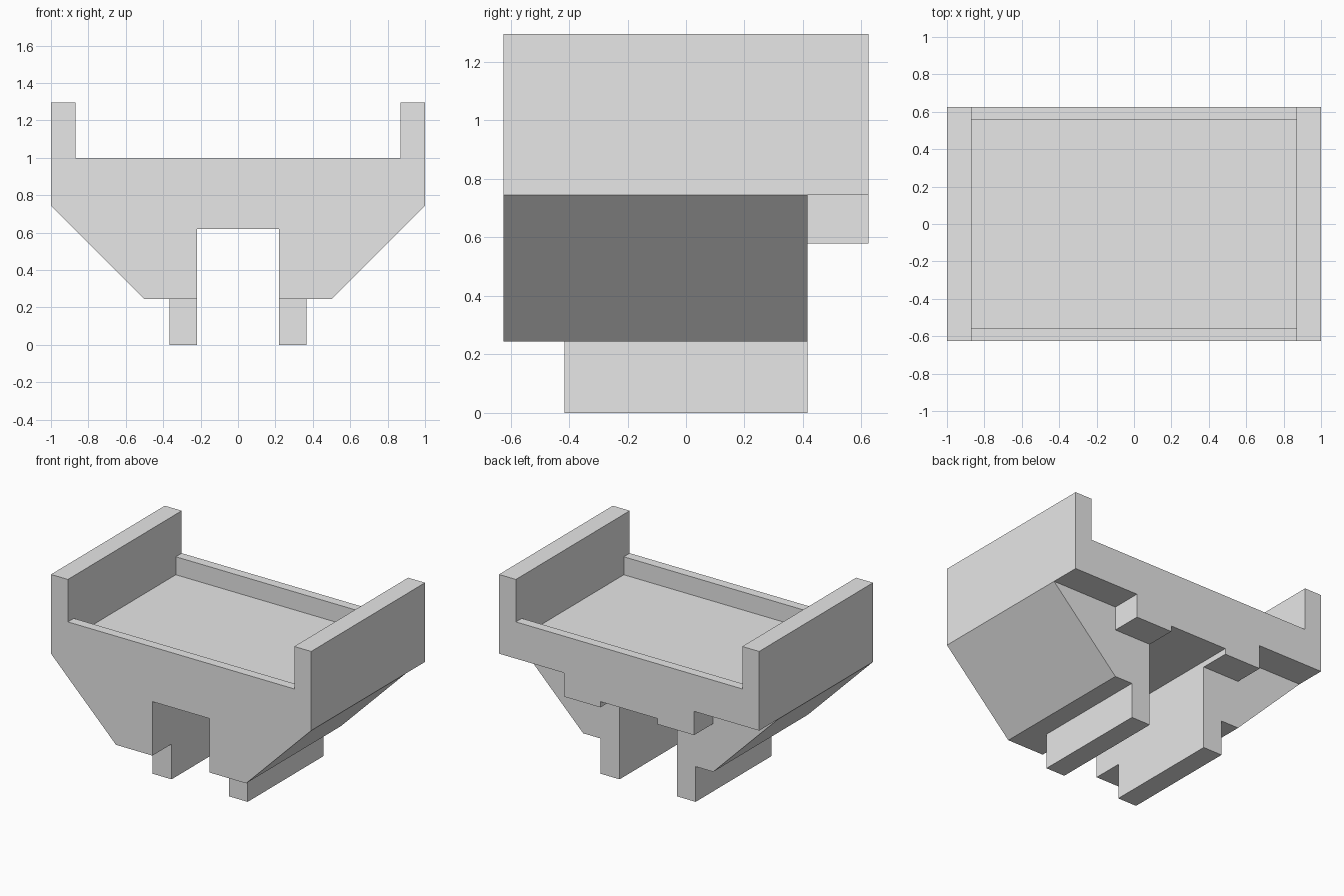
import bpy, bmesh

if "Cube" in bpy.data.objects:
    bpy.data.objects.remove(bpy.data.objects["Cube"])

grey = bpy.data.materials.new("light_grey")
grey.diffuse_color = (0.8, 0.8, 0.8, 1.0)
grey.use_nodes = True
grey.node_tree.nodes["Principled BSDF"].inputs["Base Color"].default_value = grey.diffuse_color


def extrude_profile(name, profile, y0, y1):
    """Solid made by sweeping an (x, z) outline from y0 to y1."""
    bm = bmesh.new()
    face = bm.faces.new([bm.verts.new((x, y0, z)) for x, z in profile])
    ext = bmesh.ops.extrude_face_region(bm, geom=[face])["geom"]
    moved = [g for g in ext if isinstance(g, bmesh.types.BMVert)]
    bmesh.ops.translate(bm, verts=moved, vec=(0, y1 - y0, 0))
    bmesh.ops.recalc_face_normals(bm, faces=bm.faces[:])
    mesh = bpy.data.meshes.new(name)
    bm.to_mesh(mesh)
    bm.free()
    mesh.materials.append(grey)
    obj = bpy.data.objects.new(name, mesh)
    bpy.context.collection.objects.link(obj)
    return obj


def mirrored(half):
    """Complete an outline given for x > 0 with its reflection."""
    return half + [(-x, z) for x, z in reversed(half)]


def cut(target, cutter):
    mod = target.modifiers.new("cut", 'BOOLEAN')
    mod.operation = 'DIFFERENCE'
    mod.solver = 'EXACT'
    mod.object = cutter
    bpy.context.view_layer.objects.active = target
    bpy.ops.object.modifier_apply(modifier=mod.name)
    bpy.data.objects.remove(cutter)


# Main body: raised sides, sloped underside and central slot
body = extrude_profile("body", mirrored([
    (0.22, 0.62), (0.22, 0.245), (0.5, 0.245), (1.0, 0.745),
    (1.0, 1.295), (0.87, 1.295), (0.87, 1.0)]), -0.625, 0.625)

# Shallow tray sunk between the front and back lips
cut(body, extrude_profile("tray_cutter", mirrored([
    (0.87, 0.875), (0.87, 1.15)]), -0.56, 0.56))

# Underside step at the back, leaving a shallow central tab
cut(body, extrude_profile("back_step_cutter", mirrored([
    (0.5, 0.58), (0.5, 0.745), (1.2, 0.745), (1.2, -0.1)]), 0.415, 0.8))

# Foot rails on each side of the slot
for side, name in ((1, "right_foot"), (-1, "left_foot")):
    extrude_profile(name, [(side * x, z) for x, z in (
        (0.22, 0), (0.365, 0), (0.365, 0.245), (0.22, 0.245))], -0.415, 0.415)
